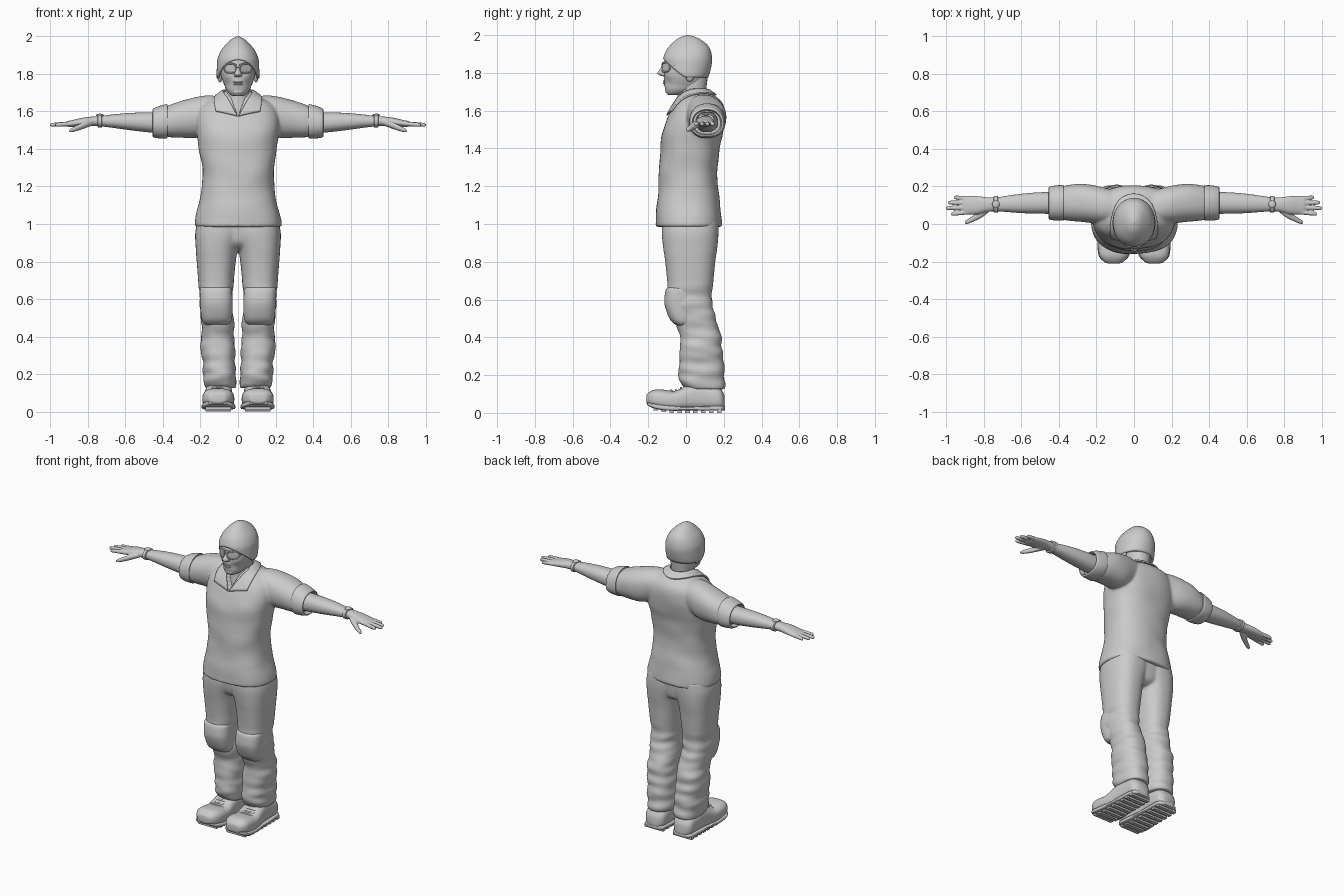
import bpy, bmesh, math
from mathutils import Vector, Matrix, noise


def spline(rings, sub):
    out = []
    for i in range(len(rings) - 1):
        p = [rings[min(max(i + k, 0), len(rings) - 1)] for k in (-1, 0, 1, 2)]
        for j in range(sub):
            u = j / sub
            out.append(tuple(.5 * (2*b + (c-a)*u + (2*a-5*b+4*c-d)*u*u + (3*b-a-3*c+d)*u**3)
                             for a, b, c, d in zip(*p)))
    return out + [tuple(rings[-1])]


def put(axis, t, a, b):
    return Vector({'x': (t, a, b), 'y': (a, t, b), 'z': (a, b, t)}[axis])


def oval(i, n, p):
    c, s = math.cos(2 * math.pi * i / n), math.sin(2 * math.pi * i / n)
    return math.copysign(abs(c) ** (2 / p), c), math.copysign(abs(s) ** (2 / p), s)


def skin(bm, rows, caps=True):
    rows = [[bm.verts.new(c) for c in r] for r in rows]
    n = len(rows[0])
    for r, q in zip(rows, rows[1:]):
        for i in range(n):
            bm.faces.new((r[i], r[(i + 1) % n], q[(i + 1) % n], q[i]))
    if caps:
        bm.faces.new(rows[0][::-1])
    bm.faces.new(rows[-1])


def loft(bm, axis, rings, n=32, p=2.2, sub=4, bump=None):
    """Rings are (position on axis, min and max of the first cross axis, min and max of the second)."""
    rows = []
    for t, a0, a1, b0, b1 in spline(rings, sub):
        mid, row = put(axis, t, (a0 + a1) / 2, (b0 + b1) / 2), []
        for i in range(n):
            c, s = oval(i, n, p)
            co = mid + put(axis, 0, c * (a1 - a0) / 2, s * (b1 - b0) / 2)
            row.append(co + (co - mid).normalized() * bump(co) if bump else co)
        rows.append(row)
    skin(bm, rows)


def blob(bm, loc, size):
    m = Matrix.Translation(loc) @ Matrix.Diagonal((*size, 1))
    bmesh.ops.create_uvsphere(bm, u_segments=20, v_segments=12, radius=1, matrix=m)


def tube(bm, pts, r, cyclic=False):
    cu = bpy.data.curves.new("path", 'CURVE')
    cu.dimensions, cu.bevel_depth, cu.bevel_resolution, cu.use_fill_caps = '3D', r, 2, True
    sp = cu.splines.new('POLY')
    sp.points.add(len(pts) - 1)
    for q, c in zip(sp.points, pts):
        q.co = (*c, 1)
    sp.use_cyclic_u = cyclic
    ob = bpy.data.objects.new("path", cu)
    me = bpy.data.meshes.new_from_object(ob)
    bm.from_mesh(me)
    bpy.data.objects.remove(ob)
    bpy.data.meshes.remove(me)


def mirror(bm):
    g = bmesh.ops.duplicate(bm, geom=bm.verts[:] + bm.edges[:] + bm.faces[:])['geom']
    for v in g:
        if isinstance(v, bmesh.types.BMVert):
            v.co.x *= -1


def finish(name, bm, voxel=0, smooth=2, angle=45):
    bmesh.ops.recalc_face_normals(bm, faces=bm.faces[:])
    me = bpy.data.meshes.new(name)
    bm.to_mesh(me)
    bm.free()
    ob = bpy.data.objects.new(name, me)
    bpy.context.collection.objects.link(ob)
    bpy.ops.object.select_all(action='DESELECT')
    ob.select_set(True)
    bpy.context.view_layer.objects.active = ob
    bpy.ops.object.shade_smooth_by_angle(angle=math.radians(angle))
    if voxel:
        m = ob.modifiers.new("fuse", 'REMESH')
        m.mode, m.voxel_size, m.use_smooth_shade = 'VOXEL', voxel, True
        m = ob.modifiers.new("soften", 'SMOOTH')
        m.factor, m.iterations = .5, smooth
    return ob


def folds(co):
    low = min(max((.72 - co.z) / .15, 0), 1)
    return .013 * low * noise.noise(Vector((co.x * 7, co.y * 6 + co.z * 6, co.z * 20)))


# Trousers: two legs fused with the hips
bm = bmesh.new()
loft(bm, 'z', [(.125, .018, .178, 0, .203), (.15, .01, .184, -.022, .205), (.2, .012, .185, -.034, .2),
               (.3, .018, .19, -.035, .195), (.4, .02, .193, -.036, .185), (.48, .025, .197, -.05, .163),
               (.55, .03, .2, -.085, .143), (.62, .028, .205, -.1, .135), (.7, .022, .212, -.1, .145),
               (.8, .012, .22, -.11, .155), (.87, 0, .225, -.12, .165), (.95, -.03, .228, -.128, .172),
               (1.02, -.03, .215, -.125, .17)], n=48, p=2.4, sub=8, bump=folds)
mirror(bm)
loft(bm, 'z', [(.86, -.06, .06, -.05, .11), (.88, -.11, .11, -.085, .145), (.92, -.17, .17, -.11, .16),
               (1.02, -.2, .2, -.12, .168)], n=48)
finish("trousers", bm, .008)

# Knee pads
bm = bmesh.new()
loft(bm, 'z', [(.455, .07, .155, -.03, .03), (.47, .045, .182, -.06, .04), (.5, .032, .195, -.088, .05),
               (.57, .028, .202, -.113, .05), (.62, .03, .204, -.113, .05), (.655, .034, .203, -.105, .05),
               (.665, .05, .19, -.09, .04)], n=48, p=2.6)
mirror(bm)
finish("knee_pads", bm)

# Shoes, soles with tread bars, laces
bm = bmesh.new()
loft(bm, 'y', [(-.21, .08, .135, .055, .088), (-.203, .058, .158, .043, .103), (-.17, .031, .184, .027, .122),
               (-.12, .02, .19, .015, .123), (-.06, .022, .188, .012, .117), (0, .028, .18, .012, .142),
               (.05, .03, .175, .012, .16), (.12, .03, .172, .012, .15), (.18, .036, .168, .015, .13),
               (.205, .065, .14, .02, .09)], n=40, p=2.7)
mirror(bm)
finish("shoes", bm)

bm = bmesh.new()
loft(bm, 'y', [(-.203, .06, .157, .04, .058), (-.17, .026, .188, .024, .05), (-.1, .014, .194, .012, .04),
               (0, .022, .186, .012, .035), (.16, .029, .176, .012, .037), (.195, .042, .163, .012, .036),
               (.206, .065, .14, .015, .033)], n=40, p=5)
for i in range(9):
    y = -.16 + i * .042
    lift = max(0, -.1 - y) * .2
    m = Matrix.Translation((.105, y, .011 + lift)) @ Matrix.Diagonal((.135, .024, .022, 1))
    bmesh.ops.create_cube(bm, size=1, matrix=m)
mirror(bm)
finish("shoe_soles", bm, angle=30)

bm = bmesh.new()
for y, z in ((-.075, .116), (-.05, .119), (-.025, .129)):
    tube(bm, [(.06, y + .012, z - .006), (.085, y, z), (.107, y - .003, z + .003),
              (.13, y, z), (.153, y + .012, z - .006)], .005)
mirror(bm)
finish("shoe_laces", bm)

# Shirt: body fused with sleeves, neck opening cut out
ripple = lambda co: .007 * noise.noise(Vector((co.x * 7, co.y * 7, co.z * 9)))
bm = bmesh.new()
loft(bm, 'x', [(.08, 0, .17, 1.52, 1.68), (.15, 0, .19, 1.48, 1.685), (.22, .003, .205, 1.46, 1.675),
               (.3, .014, .212, 1.46, 1.658), (.36, .02, .207, 1.462, 1.64), (.4, .03, .195, 1.475, 1.62),
               (.42, .035, .188, 1.482, 1.61)], n=40, p=2.2, sub=6, bump=ripple)
mirror(bm)
loft(bm, 'z', [(z, -x, x, a, b) for z, x, a, b in (
    (.985, .224, -.158, .187), (1, .229, -.161, .189), (1.05, .222, -.159, .186), (1.12, .207, -.152, .178),
    (1.2, .192, -.146, .169), (1.3, .192, -.141, .17), (1.4, .207, -.137, .18), (1.48, .222, -.127, .196),
    (1.55, .225, -.103, .206), (1.61, .21, -.076, .2), (1.65, .17, -.052, .183), (1.68, .115, -.032, .15),
    (1.705, .08, -.015, .115))], n=64, p=2.4, sub=6, bump=ripple)
shirt = finish("shirt", bm, .008)

bm = bmesh.new()
skin(bm, [[(-.055, y, 1.72), (.055, y, 1.72), (0, y, 1.572)] for y in (-.2, -.028)])
cutter = finish("neck_opening_cutter", bm)
cutter.hide_render = True
cutter.hide_set(True)
cut = shirt.modifiers.new("neck_opening", 'BOOLEAN')
cut.operation, cut.object = 'DIFFERENCE', cutter

# Rolled sleeve cuffs
bm = bmesh.new()
loft(bm, 'x', [(.375, .025, .202, 1.465, 1.632), (.38, .018, .209, 1.455, 1.642), (.42, .02, .204, 1.458, 1.63),
               (.448, .025, .197, 1.465, 1.617), (.454, .03, .192, 1.47, 1.612), (.452, .037, .185, 1.477, 1.605),
               (.425, .04, .182, 1.48, 1.602)], n=40, sub=3, bump=ripple)
mirror(bm)
finish("sleeve_cuffs", bm)

# Collar strip laid over the shirt
inner = [(0, .125, 1.715), (.06, .095, 1.715), (.078, .03, 1.705), (.045, -.04, 1.64), (.004, -.1, 1.575)]
outer = [(0, .165, 1.67), (.08, .125, 1.675), (.112, .04, 1.678), (.122, -.025, 1.64), (.118, -.075, 1.6)]
bm = bmesh.new()
rows = [[bm.verts.new(Vector(a).lerp(Vector(b), k / 3)) for k in range(4)] for a, b in zip(inner, outer)]
for r, q in zip(rows, rows[1:]):
    for k in range(3):
        bm.faces.new((r[k], r[k + 1], q[k + 1], q[k]))
mirror(bm)
bmesh.ops.remove_doubles(bm, verts=bm.verts[:], dist=.0005)
collar = finish("collar", bm, angle=60)
m = collar.modifiers.new("round", 'SUBSURF')
m.levels = m.render_levels = 2
m.boundary_smooth = 'PRESERVE_CORNERS'
m = collar.modifiers.new("lay", 'SHRINKWRAP')
m.target, m.wrap_mode, m.offset = shirt, 'ABOVE_SURFACE', .007
m = collar.modifiers.new("cloth", 'SOLIDIFY')
m.thickness, m.offset = .009, 0

# Arms with hands and fingers
bm = bmesh.new()
loft(bm, 'x', [(.4, .05, .17, 1.485, 1.597), (.46, .054, .17, 1.487, 1.595), (.52, .055, .168, 1.493, 1.594),
               (.6, .058, .161, 1.503, 1.59), (.68, .064, .15, 1.514, 1.582), (.74, .068, .141, 1.521, 1.574),
               (.78, .064, .142, 1.522, 1.572), (.83, .053, .148, 1.52, 1.566), (.88, .05, .15, 1.517, 1.554),
               (.905, .053, .147, 1.518, 1.549), (.915, .065, .135, 1.522, 1.544)])
for y0, y1, tip in ((.064, .053, .975), (.088, .084, 1.003), (.112, .114, .992), (.135, .142, .96)):
    rings = []
    for k, r in ((0, .0125), (.4, .012), (.75, .011), (.93, .0095), (1, .004)):
        x, y, z = .88 + (tip - .88) * k, y0 + (y1 - y0) * k, 1.535 - .007 * k
        rings.append((x, y - r, y + r, z - r, z + r))
    loft(bm, 'x', rings, n=16)
loft(bm, 'x', [(.775, .062, .1, 1.525, 1.555), (.81, .035, .085, 1.512, 1.548), (.85, .015, .05, 1.498, 1.53),
               (.885, .001, .027, 1.489, 1.512), (.9, .001, .015, 1.49, 1.502)], n=20)
mirror(bm)
finish("arms", bm, .004, 2)

# Wrist bands with a dial
bm = bmesh.new()
loft(bm, 'x', [(.724, .064, .146, 1.518, 1.578), (.727, .06, .15, 1.514, 1.582), (.745, .06, .15, 1.514, 1.582),
               (.748, .064, .146, 1.518, 1.578)], n=32, sub=1)
blob(bm, (.736, .105, 1.58), (.02, .02, .008))
mirror(bm)
finish("wrist_bands", bm)

# Neck and head
bm = bmesh.new()
loft(bm, 'z', [(1.54, -.06, .06, -.05, .09), (1.6, -.066, .066, -.054, .1), (1.66, -.066, .066, -.046, .1),
               (1.72, -.066, .066, -.045, .108), (1.78, -.07, .07, -.05, .115)])
finish("neck", bm)


def face_shape(co):
    if co.y > 0:
        return 0
    g = lambda x, z, s: math.exp(-((abs(co.x) - x) ** 2 + (co.z - z) ** 2) / s ** 2)
    return -.012 * g(.036, 1.826, .018) + .004 * g(.055, 1.79, .025) + .004 * g(0, 1.75, .025) - .004 * g(.045, 1.75, .02)


bm = bmesh.new()
loft(bm, 'z', [(z, -x, x, a, b) for z, x, a, b in (
    (1.683, .025, -.092, -.02), (1.69, .042, -.102, .01), (1.71, .06, -.109, .05), (1.735, .071, -.112, .08),
    (1.765, .083, -.114, .1), (1.8, .092, -.116, .114), (1.84, .096, -.116, .12), (1.88, .097, -.109, .124),
    (1.93, .078, -.07, .1), (1.955, .05, -.04, .07))], n=72, sub=6, bump=face_shape)
finish("head", bm)

bm = bmesh.new()
loft(bm, 'z', [(1.782, -.01, .01, -.122, -.09), (1.787, -.019, .019, -.139, -.09), (1.8, -.02, .02, -.151, -.09),
               (1.822, -.012, .012, -.136, -.09), (1.85, -.011, .011, -.122, -.09)], n=24, p=2)
finish("nose", bm)

bm = bmesh.new()
blob(bm, (0, -.113, 1.756), (.026, .009, .005))
blob(bm, (0, -.112, 1.745), (.023, .01, .006))
blob(bm, (0, -.096, 1.706), (.03, .014, .016))
finish("lips_and_chin", bm)

bm = bmesh.new()
blob(bm, (.037, -.095, 1.828), (.014, .014, .013))
blob(bm, (.096, .02, 1.79), (.014, .024, .036))
mirror(bm)
finish("eyes_and_ears", bm)

# Glasses: curved rims, lenses, bridge and side arms
bend = lambda x, z: (x, -.127 + 8 * x * x, z)
rim = [bend(.041 + .031 * c, 1.83 + .025 * s) for c, s in (oval(i, 32, 2.5) for i in range(32))]
bm = bmesh.new()
tube(bm, rim, .0045, True)
tube(bm, [bend(.072, 1.84), (.094, -.06, 1.838), (.1, 0, 1.83)], .004)
tube(bm, [bend(0, 1.838), bend(.012, 1.838)], .004)
bm.faces.new([bm.verts.new(c) for c in rim])
mirror(bm)
finish("glasses", bm)

# Knit cap: dome whose rim dips over the ears and nape
cap = spline([(1.76, .112, -.11, .112), (1.8, .114, -.115, .126), (1.85, .112, -.12, .137), (1.88, .109, -.12, .138),
              (1.92, .093, -.104, .13), (1.95, .071, -.08, .112), (1.98, .041, -.046, .072),
              (1.993, .021, -.02, .042), (2, .004, .006, .014)], 6)
rows = []
for j in range(25):
    row = []
    for i in range(64):
        c, s = oval(i, 64, 2.1)
        low = 1.775 + .1 * max(0, -s) ** 1.4
        z = low + (2 - low) * math.sin(j / 24 * math.pi / 2)
        k = max(q for q in range(len(cap) - 1) if cap[q][0] <= z)
        u = min((z - cap[k][0]) / (cap[k + 1][0] - cap[k][0]), 1)
        w, a, b = (p + (q - p) * u for p, q in zip(cap[k][1:], cap[k + 1][1:]))
        row.append((c * w, (a + b) / 2 + s * (b - a) / 2, z))
    rows.append(row)
bm = bmesh.new()
skin(bm, rows, caps=False)
hat = finish("knit_cap", bm)
m = hat.modifiers.new("thickness", 'SOLIDIFY')
m.thickness, m.offset = .014, -1
